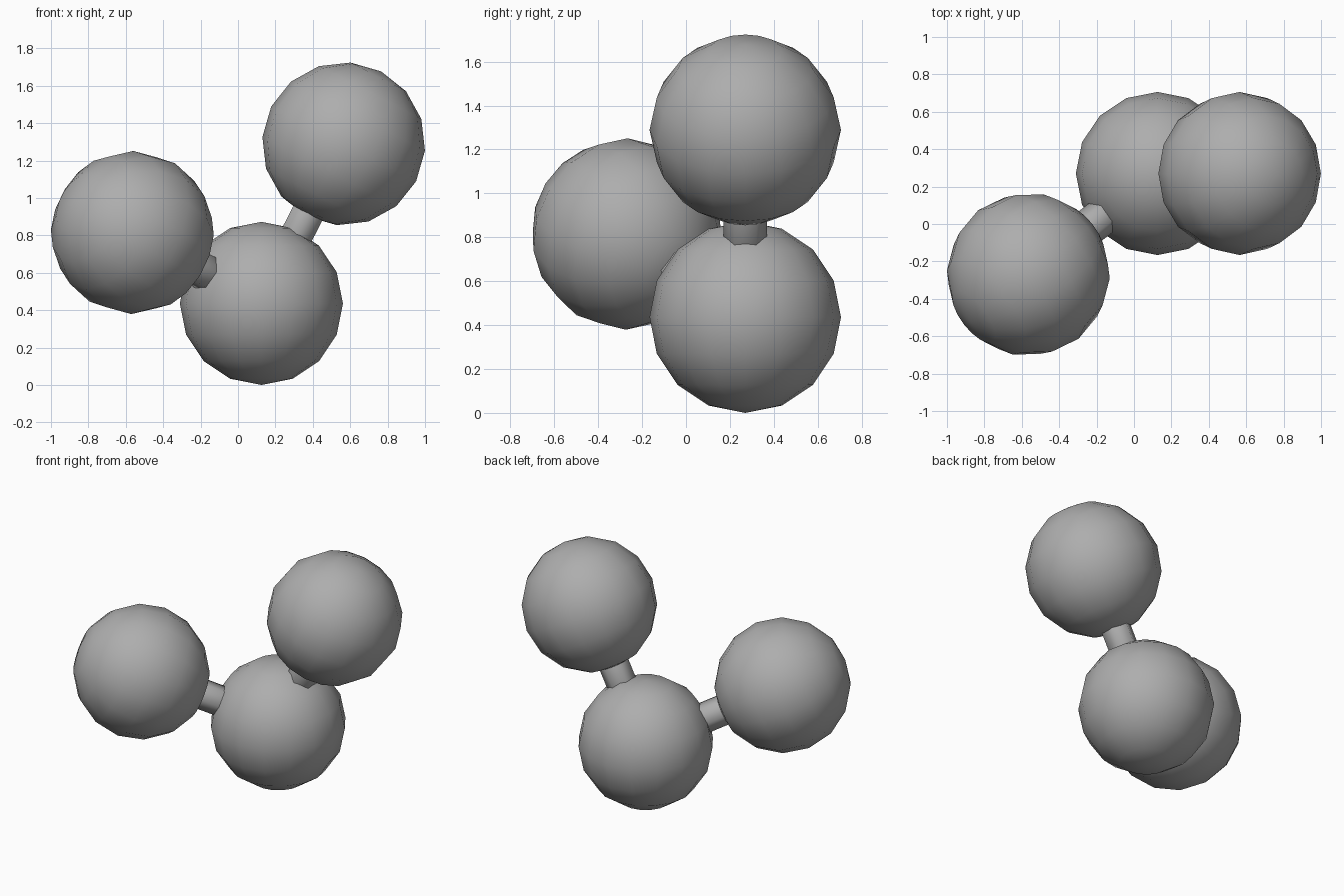
import bpy
from math import acos, atan2
from mathutils import Vector

if "Cube" in bpy.data.objects:
    bpy.data.objects.remove(bpy.data.objects["Cube"])

BALL_R = 0.436
ROD_R = 0.1

grey = bpy.data.materials.new("mid_grey")
grey.diffuse_color = (0.42, 0.42, 0.42, 1)
grey.use_nodes = True
grey.node_tree.nodes["Principled BSDF"].inputs["Base Color"].default_value = grey.diffuse_color


def aim(direction):
    """Euler angles that tilt local z onto the direction."""
    return (0, acos(direction.normalized().z), atan2(direction.y, direction.x))


def finish(name):
    part = bpy.context.object
    part.name = name
    part.data.materials.append(grey)


def ball(name, centre, rotation=(0, 0, 0)):
    bpy.ops.mesh.primitive_uv_sphere_add(
        segments=16, ring_count=8, radius=BALL_R, location=centre, rotation=rotation)
    bpy.ops.object.shade_smooth()
    finish(name)


def rod(name, start, end):
    bpy.ops.mesh.primitive_cylinder_add(
        vertices=6, radius=ROD_R, depth=(end - start).length,
        location=(start + end) / 2, rotation=aim(end - start))
    bpy.ops.object.shade_smooth()
    finish(name)


# Central ball resting on the ground
centre = Vector((0.125, 0.27, 0.436))
ball("centre_ball", centre)

# Two outer balls, each joined to the centre by a short rod
outer = {"upper": Vector((0.565, 0.27, 1.289)), "side": Vector((-0.565, -0.27, 0.815))}
for label, end in outer.items():
    ball(label + "_ball", end, aim(end - centre))
    rod(label + "_rod", centre, end)
